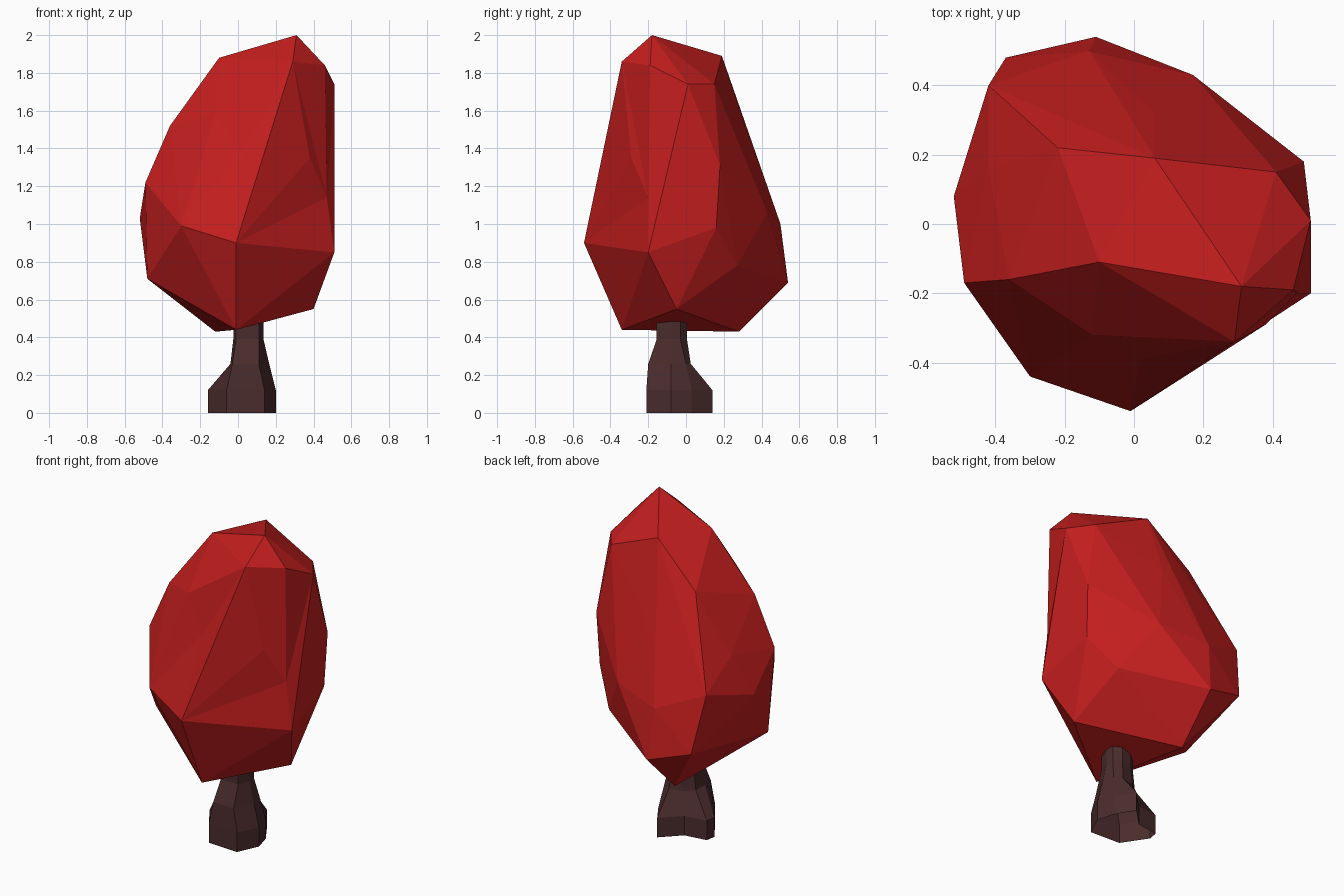
import bpy, bmesh
from itertools import combinations
from mathutils import Vector

if "Cube" in bpy.data.objects:
    bpy.data.objects.remove(bpy.data.objects["Cube"])


def material(name, rgb):
    m = bpy.data.materials.new(name)
    m.diffuse_color = (*rgb, 1)
    m.use_nodes = True
    m.node_tree.nodes["Principled BSDF"].inputs["Base Color"].default_value = m.diffuse_color
    return m


def add_object(name, bm, mat):
    me = bpy.data.meshes.new(name)
    bm.to_mesh(me)
    bm.free()
    me.materials.append(mat)
    ob = bpy.data.objects.new(name, me)
    bpy.context.collection.objects.link(ob)
    return ob


def hull_triangles(pts):
    """Index triples of the convex hull, wound outwards."""
    tris = []
    for a, b, c in combinations(range(len(pts)), 3):
        n = (pts[b] - pts[a]).cross(pts[c] - pts[a])
        above = below = False
        for i, p in enumerate(pts):
            if i in (a, b, c):
                continue
            if n.dot(p - pts[a]) > 0:
                above = True
            else:
                below = True
            if above and below:
                break
        if not (above and below):
            tris.append((a, b, c) if below else (a, c, b))
    return tris


red = material("red leaves", (0.55, 0.013, 0.013))
brown = material("dark brown bark", (0.070, 0.025, 0.025))

# Foliage: corner points of the faceted crown, from top to bottom
corners = [Vector(p) for p in (
    (.31, -.18, 2.0), (.06, .19, 1.89), (-.10, -.11, 1.88), (.29, -.34, 1.86),
    (.46, -.19, 1.84), (.51, .01, 1.74), (.41, .15, 1.74), (-.22, .22, 1.64),
    (-.12, -.32, 1.58), (-.36, -.16, 1.52), (.06, .32, 1.49), (.02, -.39, 1.38),
    (.38, -.29, 1.35), (.49, .18, 1.31), (-.42, .16, 1.27), (-.49, -.17, 1.22),
    (.47, -.20, 1.14), (-.42, .40, 1.12), (.17, .43, 1.06), (-.52, .08, 1.03),
    (-.13, .50, 1.0), (-.30, -.44, .99), (.48, .16, .98), (-.01, -.54, .90),
    (.51, -.20, .85), (.09, -.44, .81), (.34, .27, .78), (-.37, .48, .77),
    (-.48, -.12, .71), (-.11, .54, .69), (.40, -.05, .55),
    (-.01, -.34, .44), (-.12, .28, .43))]

# Wrap the corners: hollow ones are pushed out until the hull holds them, then moved back
push = [1.0] * len(corners)
for step in range(40):
    tris = hull_triangles([Vector((p.x * k, p.y * k, p.z)) for p, k in zip(corners, push)])
    used = {i for t in tris for i in t}
    hollow = [i for i in range(len(corners)) if i not in used]
    if not hollow:
        break
    for i in hollow:
        push[i] += .03
bm = bmesh.new()
verts = [bm.verts.new(p) for p in corners]
for t in tris:
    bm.faces.new([verts[i] for i in t])
add_object("foliage", bm, red)

# Trunk: eight-sided rings with two roots flaring out at the back left, open below
foot = [(-.06, -.20), (.14, -.21), (.20, -.08), (.17, .03),
        (.10, .14), (-.01, .03), (-.15, .01), (-.16, -.05)]
waist = [(-.03, -.20), (.11, -.20), (.165, -.08), (.15, 0),
         (.10, .025), (.02, .01), (-.04, -.04), (-.04, -.13)]
neck = [(-.01, -.155), (.11, -.155), (.135, -.08), (.13, -.03),
        (.09, .005), (.03, 0), (-.025, -.04), (-.025, -.11)]
bm = bmesh.new()
loops = [[bm.verts.new((x, y, z)) for x, y in ring]
         for z, ring in ((0, foot), (.12, foot), (.26, waist), (.39, neck), (.56, neck))]
for a, b in zip(loops, loops[1:]):
    for i in range(8):
        j = (i + 1) % 8
        bm.faces.new((a[i], a[j], b[j], b[i]))
bm.faces.new(loops[-1])
add_object("trunk", bm, brown)
